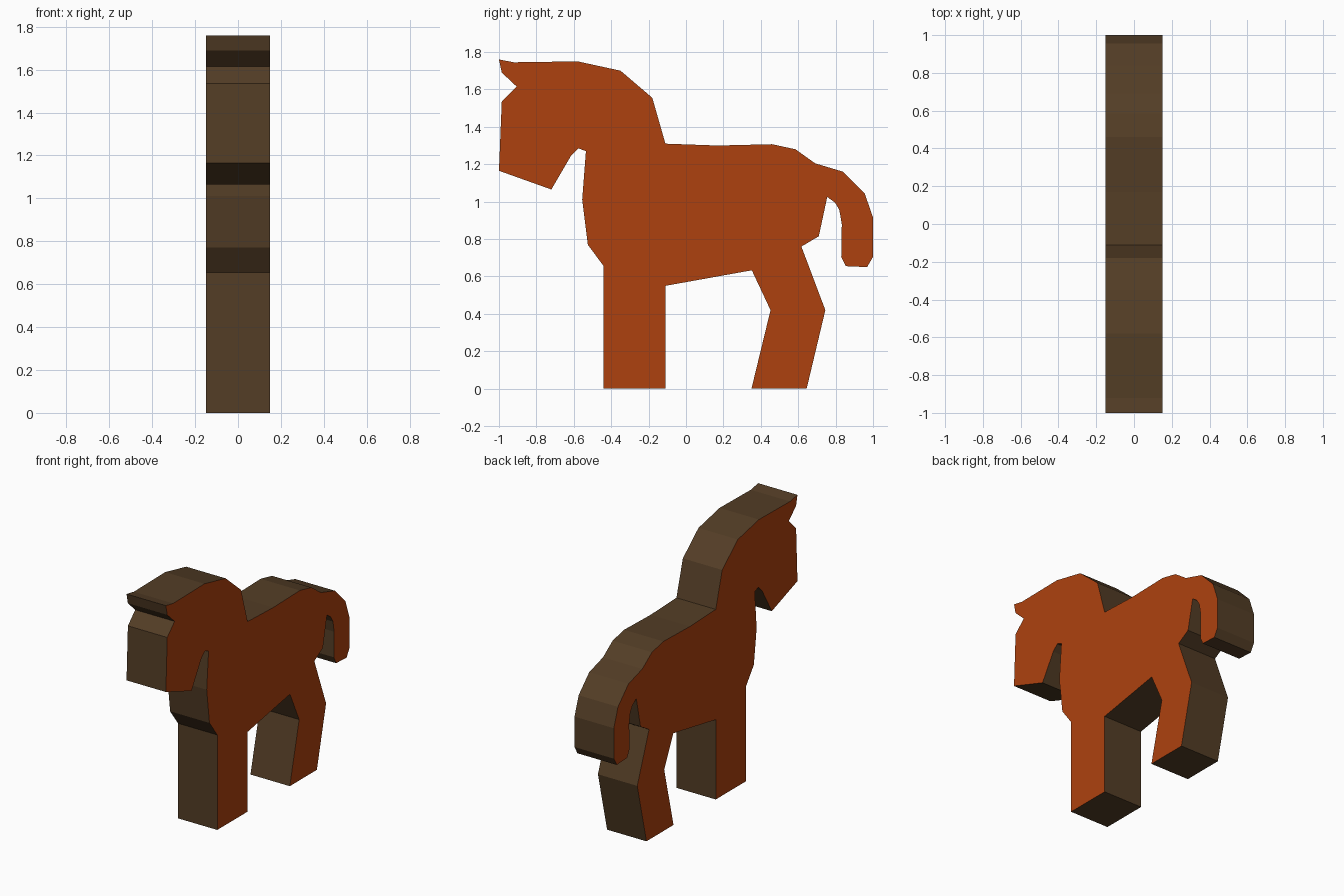
import bpy
import bmesh

if "Cube" in bpy.data.objects:
    bpy.data.objects.remove(bpy.data.objects["Cube"])

HALF_WIDTH = 0.15

# Side outline (y, z), clockwise from the forelock
OUTLINE = [
    # forelock, mane and neck
    (-1, 1.76), (-0.92, 1.745), (-0.58, 1.75), (-0.35, 1.70), (-0.18, 1.555), (-0.11, 1.31),
    # back and rump
    (0.17, 1.30), (0.46, 1.307), (0.585, 1.28), (0.69, 1.205),
    # tail
    (0.84, 1.16), (0.955, 1.045), (1, 0.915), (1, 0.705), (0.968, 0.65), (0.855, 0.655),
    (0.83, 0.705), (0.833, 0.88), (0.82, 0.955), (0.797, 0.995), (0.755, 1.025),
    # hind leg
    (0.71, 0.815), (0.617, 0.76), (0.745, 0.42), (0.645, 0), (0.35, 0), (0.452, 0.42), (0.352, 0.633),
    # front leg
    (-0.11, 0.55), (-0.11, 0), (-0.44, 0), (-0.44, 0.655),
    # chest and throat
    (-0.525, 0.77), (-0.555, 1.01), (-0.535, 1.27), (-0.575, 1.285), (-0.615, 1.245),
    # muzzle and brow
    (-0.72, 1.065), (-1, 1.165), (-0.985, 1.535), (-0.905, 1.615), (-0.985, 1.69),
]


def material(name, color):
    mat = bpy.data.materials.new(name)
    mat.diffuse_color = (*color, 1)
    mat.use_nodes = True
    mat.node_tree.nodes["Principled BSDF"].inputs["Base Color"].default_value = mat.diffuse_color
    return mat


# Horse cutout: the outline extruded across its width
bm = bmesh.new()
face = bm.faces.new([bm.verts.new((-HALF_WIDTH, y, z)) for y, z in OUTLINE])
result = bmesh.ops.extrude_face_region(bm, geom=[face], use_keep_orig=True)
moved = [v for v in result["geom"] if isinstance(v, bmesh.types.BMVert)]
bmesh.ops.translate(bm, verts=moved, vec=(2 * HALF_WIDTH, 0, 0))
bmesh.ops.recalc_face_normals(bm, faces=bm.faces)

# Painted sides, bare wood around the cut edge
for f in bm.faces:
    f.material_index = 0 if abs(f.normal.x) > 0.5 else 1

mesh = bpy.data.meshes.new("horse_cutout")
bm.to_mesh(mesh)
bm.free()
mesh.materials.append(material("orange_paint", (0.42, 0.053, 0.0045)))
mesh.materials.append(material("dark_wood_edge", (0.087, 0.047, 0.019)))
horse = bpy.data.objects.new("horse_cutout", mesh)
bpy.context.collection.objects.link(horse)
